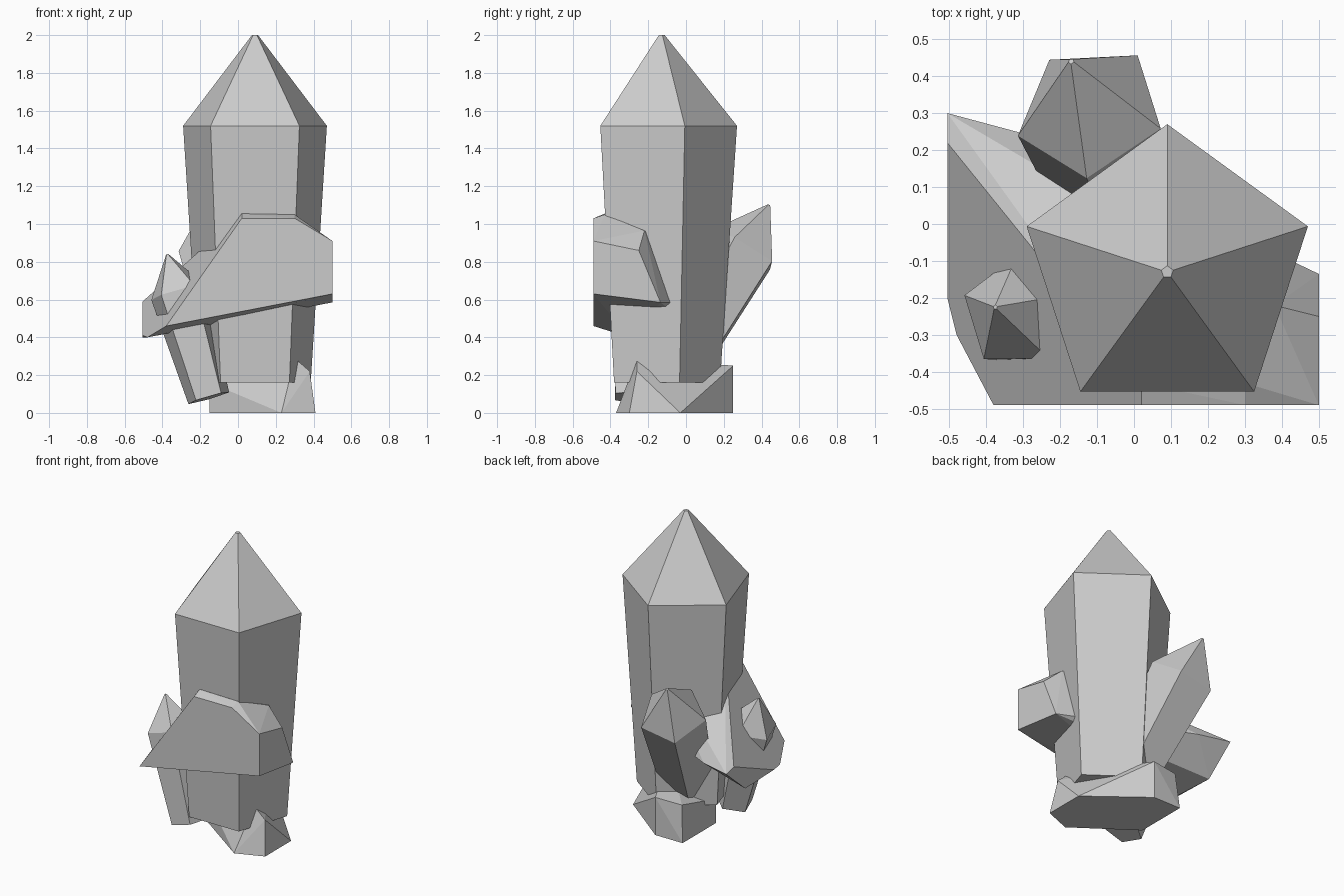
import bpy, bmesh, math
from mathutils import Vector

if "Cube" in bpy.data.objects:
    bpy.data.objects.remove(bpy.data.objects["Cube"])


def make_object(name, bm):
    bmesh.ops.recalc_face_normals(bm, faces=bm.faces)
    mesh = bpy.data.meshes.new(name)
    bm.to_mesh(mesh)
    bm.free()
    obj = bpy.data.objects.new(name, mesh)
    bpy.context.collection.objects.link(obj)
    return obj


def crystal(name, base, tip, radii, shoulder, phase):
    """Five-sided crystal: narrow base, wide shoulder, tiny flat tip."""
    base, tip = Vector(base), Vector(tip)
    axis = tip - base
    turn = Vector((0, 0, 1)).rotation_difference(axis)
    bm = bmesh.new()
    rings = []
    for r, t in zip(radii, (0, shoulder, 1)):
        ring = []
        for i in range(5):
            a = math.radians(phase + 72 * i)
            ring.append(bm.verts.new(base + axis * t + turn @ Vector((r * math.cos(a), r * math.sin(a), 0))))
        rings.append(ring)
    for lo, hi in zip(rings, rings[1:]):
        for i in range(5):
            j = (i + 1) % 5
            bm.faces.new((lo[i], lo[j], hi[j], hi[i]))
    bm.faces.new(rings[0])
    bm.faces.new(rings[-1])
    return make_object(name, bm)


def cut_rock(name, points):
    """Faceted block: convex hull of a few corners, flat areas merged."""
    bm = bmesh.new()
    for p in points:
        bm.verts.new(p)
    out = bmesh.ops.convex_hull(bm, input=bm.verts)
    junk = set(out["geom_interior"]) | set(out["geom_unused"])
    bmesh.ops.delete(bm, geom=[v for v in junk if isinstance(v, bmesh.types.BMVert)], context='VERTS')
    bmesh.ops.dissolve_limit(bm, angle_limit=math.radians(3), verts=bm.verts, edges=bm.edges)
    return make_object(name, bm)


# Upright crystals
crystal("main_crystal", (0.09, -0.13, 0.16), (0.09, -0.13, 2.0), (0.31, 0.40, 0.017), 0.739, 90)
crystal("back_crystal", (0.03, -0.08, 0.19), (-0.17, 0.44, 1.10), (0.16, 0.207, 0.008), 0.739, -90)
crystal("left_crystal", (-0.155, -0.28, 0.08), (-0.375, -0.225, 0.84), (0.118, 0.155, 0.006), 0.739, 90)

# Large slanted crystal crossing the middle, cut flat at front and both ends
cut_rock("slanted_crystal", [
    (-0.38, -0.49, 0.46), (0.02, -0.49, 1.03), (0.30, -0.49, 1.03),
    (0.50, -0.49, 0.91), (0.50, -0.49, 0.63),
    (0.50, -0.25, 0.86), (0.50, -0.135, 0.585),
    (0.02, -0.43, 1.055), (0.30, -0.43, 1.05), (0.38, -0.22, 0.965),
    (-0.505, -0.20, 0.41), (-0.505, 0.22, 0.59), (-0.505, 0.30, 0.57),
    (-0.505, 0.10, 0.40), (-0.48, -0.30, 0.40), (-0.30, 0.245, 0.57)])

# Low crystal lying on the ground
cut_rock("base_crystal", [
    (-0.15, -0.10, 0), (-0.15, 0.25, 0), (0.05, 0.25, 0.0),
    (0.41, -0.03, 0), (0.41, -0.30, 0), (0.23, -0.37, 0),
    (-0.15, -0.10, 0.16), (-0.13, 0.23, 0.24), (0.05, 0.25, 0.25),
    (0.30, -0.26, 0.29), (0.38, -0.26, 0.22), (0.21, -0.28, 0.14)])
